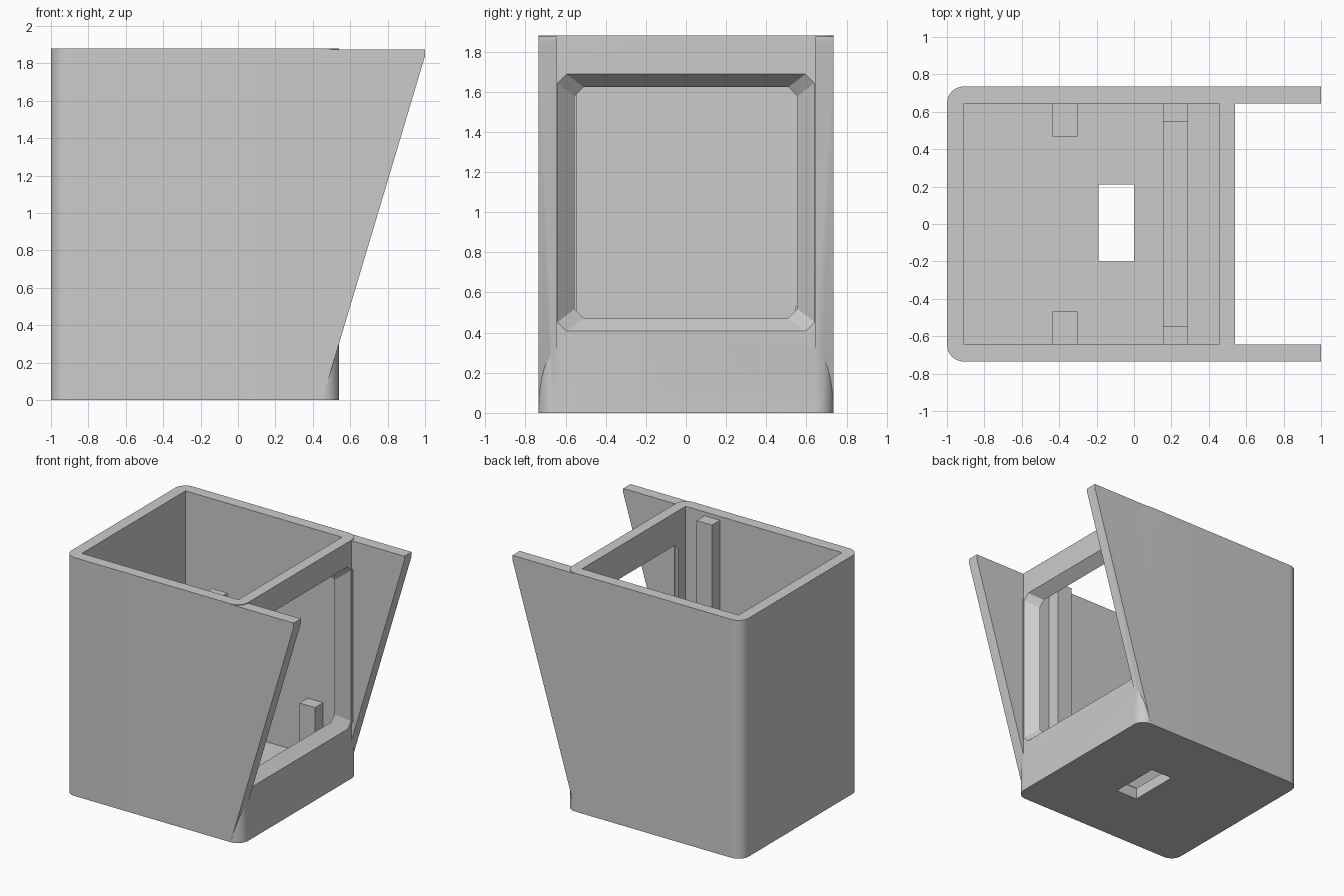
import bpy, bmesh, math
from mathutils import Vector

cube = bpy.data.objects.get("Cube")
if cube:
    bpy.data.objects.remove(cube, do_unlink=True)

grey = bpy.data.materials.new("plain grey")
grey.use_nodes = True
grey.diffuse_color = (0.6, 0.6, 0.6, 1)
grey.node_tree.nodes["Principled BSDF"].inputs["Base Color"].default_value = (0.6, 0.6, 0.6, 1)


def loft(name, lower, upper):
    """Closed solid between two matching rings of points."""
    bm = bmesh.new()
    a = [bm.verts.new(p) for p in lower]
    b = [bm.verts.new(p) for p in upper]
    bm.faces.new(a)
    bm.faces.new(b)
    for i in range(len(a)):
        j = (i + 1) % len(a)
        bm.faces.new((a[i], a[j], b[j], b[i]))
    bmesh.ops.recalc_face_normals(bm, faces=bm.faces)
    mesh = bpy.data.meshes.new(name)
    bm.to_mesh(mesh)
    bm.free()
    mesh.materials.append(grey)
    obj = bpy.data.objects.new(name, mesh)
    bpy.context.collection.objects.link(obj)
    return obj


def box(name, x0, x1, y0, y1, z0, z1):
    ring = [(x0, y0), (x1, y0), (x1, y1), (x0, y1)]
    return loft(name, [(x, y, z0) for x, y in ring], [(x, y, z1) for x, y in ring])


def rounded(x0, x1, y0, y1, r, steps=12):
    """Rectangle outline with rounded corners."""
    corners = [(x1 - r, y1 - r), (x0 + r, y1 - r), (x0 + r, y0 + r), (x1 - r, y0 + r)]
    pts = []
    for k, (cx, cy) in enumerate(corners):
        for i in range(steps + 1):
            t = (k + i / steps) * math.pi / 2
            pts.append((cx + r * math.cos(t), cy + r * math.sin(t)))
    return pts


def octagon(x, half, z0, z1, cut=0.045):
    """Rectangle in the yz plane with clipped corners."""
    yz = [(-half + cut, z0), (half - cut, z0), (half, z0 + cut), (half, z1 - cut),
          (half - cut, z1), (-half + cut, z1), (-half, z1 - cut), (-half, z0 + cut)]
    return [(x, y, z) for y, z in yz]


def combine(target, tool, operation):
    mod = target.modifiers.new(tool.name, 'BOOLEAN')
    mod.operation = operation
    mod.solver = 'EXACT'
    mod.object = tool
    bpy.context.view_layer.objects.active = target
    bpy.ops.object.modifier_apply(modifier=mod.name)
    bpy.data.objects.remove(tool, do_unlink=True)


W, H, IN = 0.735, 1.88, 0.645     # half depth, height, inner half depth
FLOOR = 0.09

# Rounded outer block
outline = rounded(-1, 0.54, -W, W, 0.09)
shell = loft("container_shell", [(x, y, 0) for x, y in outline], [(x, y, H) for x, y in outline])

# Slanted side fins
profile = [(0.3, 0), (0.45, 0), (1, 1.84), (1, 1.875), (0.3, 1.875)]
for side in (-1, 1):
    fin = loft("side_fin", [(x, side * IN, z) for x, z in profile],
               [(x, side * W, z) for x, z in profile])
    combine(shell, fin, 'UNION')

# Cavity, bevelled window and floor slot
combine(shell, box("cavity", -0.91, 0.455, -IN, IN, FLOOR, 2), 'DIFFERENCE')
window = loft("window", octagon(0.445, 0.545, 0.48, 1.615), octagon(0.55, 0.65, 0.40, 1.695))
combine(shell, window, 'DIFFERENCE')
combine(shell, box("slot", -0.19, 0, -0.2, 0.21, -0.1, 0.3), 'DIFFERENCE')

# Smooth rounded corners
bpy.ops.object.select_all(action='DESELECT')
shell.select_set(True)
bpy.context.view_layer.objects.active = shell
bpy.ops.object.shade_smooth_by_angle(angle=math.radians(20))

# Inner supports: tall guide, short guide, cross bar and two rear posts
box("tall_guide", 0.155, 0.29, -IN, -0.545, FLOOR, 1.85)
box("short_guide", 0.155, 0.29, 0.545, IN, FLOOR, 0.53)
box("cross_bar", 0.155, 0.29, -0.545, 0.545, FLOOR, 0.18)
for name, side in (("right_post", -1), ("left_post", 1)):
    y0, y1 = sorted((side * 0.468, side * IN))
    box(name, -0.435, -0.3, y0, y1, FLOOR, 0.3)
